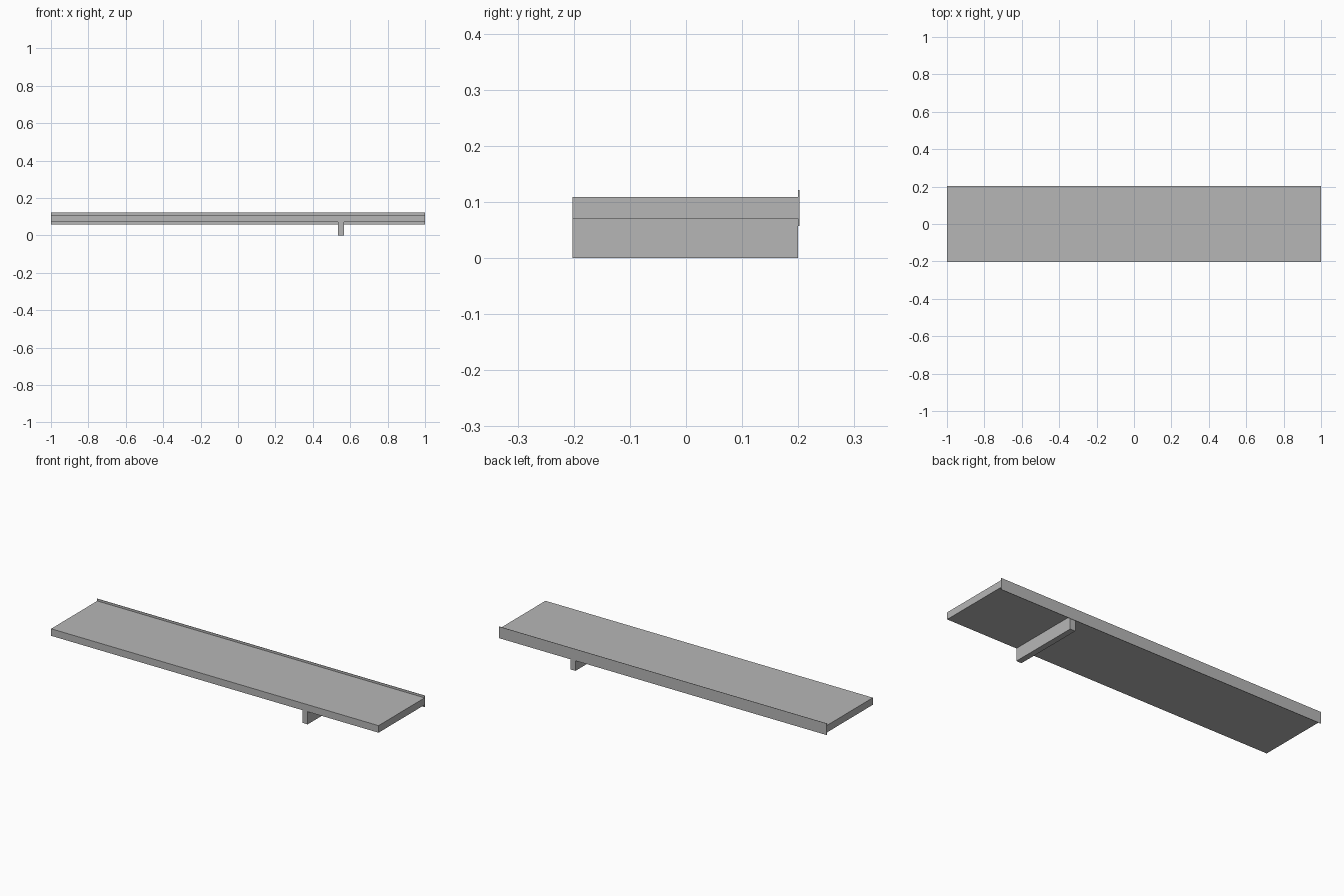
import bpy

cube = bpy.data.objects.get("Cube")
if cube:
    bpy.data.objects.remove(cube, do_unlink=True)

GREY = (0.47, 0.47, 0.47, 1.0)
grey = bpy.data.materials.new("plain_grey")
grey.use_nodes = True
grey.diffuse_color = GREY
grey.node_tree.nodes["Principled BSDF"].inputs["Base Color"].default_value = GREY


def box(name, low, high):
    """Add a flat-shaded box spanning two opposite corners."""
    centre = [(a + b) / 2 for a, b in zip(low, high)]
    bpy.ops.mesh.primitive_cube_add(size=1, location=centre)
    part = bpy.context.object
    part.name = part.data.name = name
    part.scale = [b - a for a, b in zip(low, high)]
    bpy.ops.object.transform_apply(location=False, rotation=False, scale=True)
    part.data.materials.append(grey)
    return part


FRONT, BACK = -0.202, 0.2
UNDERSIDE, TOP = 0.07, 0.109

# Long flat slab
box("slab", (-1, FRONT, UNDERSIDE), (1, BACK, TOP))

# Thin strip along the back edge, standing proud above and below
box("back_strip", (-1, BACK, 0.057), (1, BACK + 0.002, 0.121))

# Cross rib under the slab
box("support_rib", (0.535, FRONT, 0), (0.567, BACK, UNDERSIDE))
